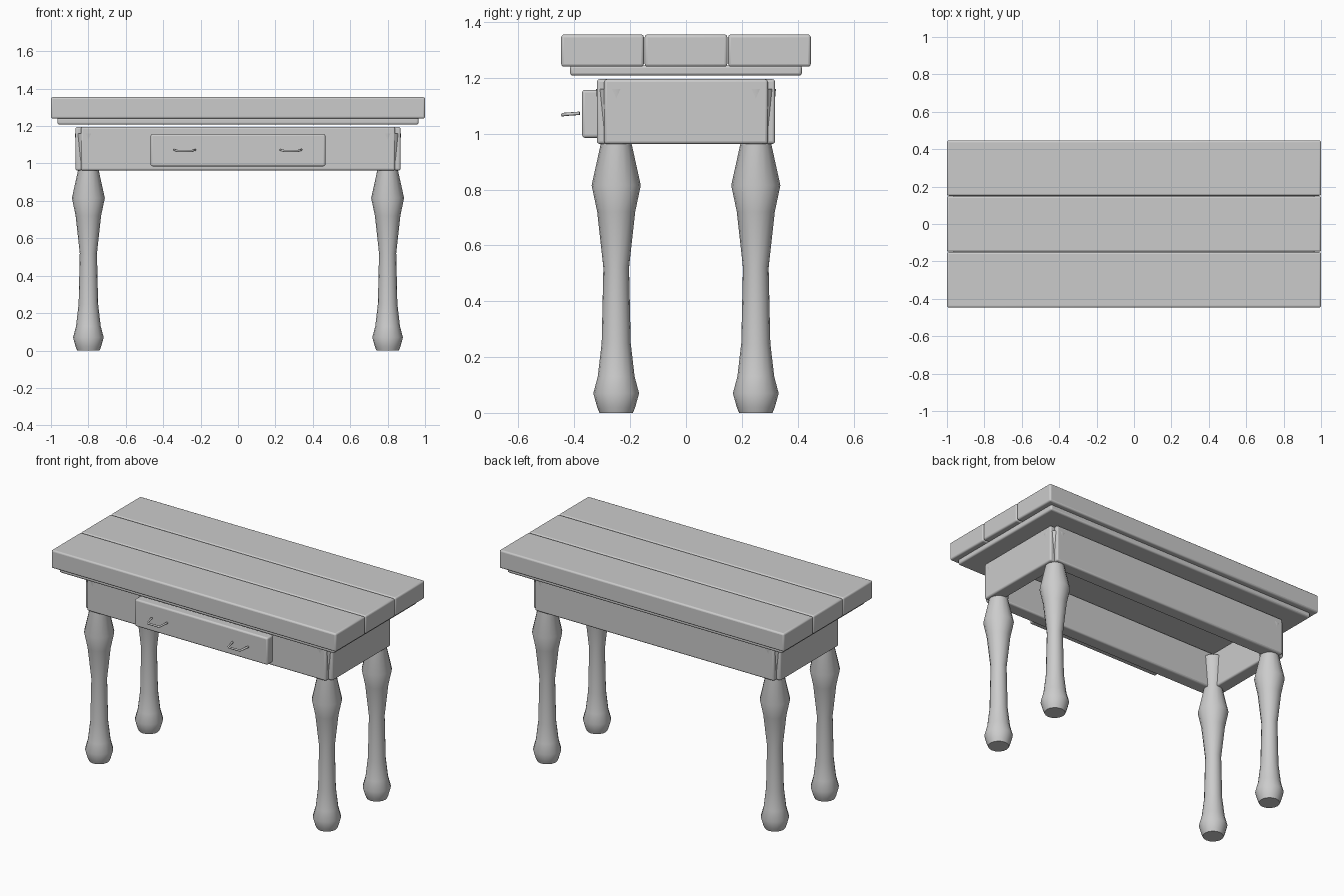
import bpy, math

if "Cube" in bpy.data.objects:
    bpy.data.objects.remove(bpy.data.objects["Cube"])


def finish(ob):
    bpy.ops.object.select_all(action='DESELECT')
    ob.select_set(True)
    bpy.context.view_layer.objects.active = ob
    bpy.ops.object.shade_smooth_by_angle(angle=math.radians(40))


def box(name, x, y, z, bevel=0.01):
    """Rounded box from (min, max) pairs."""
    lo, hi = zip(x, y, z)
    bpy.ops.mesh.primitive_cube_add(size=1, location=[(a + b) / 2 for a, b in zip(lo, hi)])
    ob = bpy.context.object
    ob.name = name
    ob.scale = [b - a for a, b in zip(lo, hi)]
    bpy.ops.object.transform_apply(location=False, rotation=False, scale=True)
    mod = ob.modifiers.new("bevel", 'BEVEL')
    mod.width = bevel
    mod.segments = 3
    finish(ob)
    return ob


def lathe(name, profile, x, y, sides=16):
    """Turned solid from (radius, height) points."""
    verts, faces = [], []
    for r, z in profile:
        for i in range(sides):
            a = 2 * math.pi * i / sides
            verts.append((r * math.cos(a), r * math.sin(a), z))
    for j in range(len(profile) - 1):
        for i in range(sides):
            k = (i + 1) % sides
            faces.append((j * sides + i, j * sides + k, (j + 1) * sides + k, (j + 1) * sides + i))
    faces.append(tuple(reversed(range(sides))))
    faces.append(tuple(range(len(verts) - sides, len(verts))))
    me = bpy.data.meshes.new(name)
    me.from_pydata(verts, [], faces)
    ob = bpy.data.objects.new(name, me)
    ob.location = (x, y, 0)
    bpy.context.collection.objects.link(ob)
    finish(ob)
    return ob


# Table top: three planks on a thinner panel
for i in (-1, 0, 1):
    c = i * 0.299
    box("top_plank", (-1, 1), (c - 0.148, c + 0.148), (1.24, 1.355))
box("under_panel", (-0.965, 0.965), (-0.415, 0.415), (1.208, 1.245))

# Apron boards, open at the outer corners
for s in (-1, 1):
    ys = sorted((s * 0.235, s * 0.319))
    box("long_apron", (-0.84, 0.84), ys, (0.963, 1.195))
    xs = sorted((s * 0.785, s * 0.869))
    box("side_apron", xs, (-0.293, 0.293), (0.963, 1.195))

# Turned legs
profile = [(0.06, 0), (0.068, 0.02), (0.082, 0.07), (0.066, 0.13), (0.052, 0.25),
           (0.046, 0.52), (0.068, 0.72), (0.088, 0.815), (0.055, 0.965), (0.072, 1.16)]
for sx in (-1, 1):
    for sy in (-1, 1):
        lathe("leg", profile, sx * 0.8, sy * 0.25)

# Drawer front
box("drawer_front", (-0.467, 0.467), (-0.372, -0.30), (0.985, 1.157))

# Bent drawer handles
for cx in (-0.285, 0.283):
    cu = bpy.data.curves.new("drawer_handle", 'CURVE')
    cu.dimensions = '3D'
    cu.bevel_depth = 0.006
    cu.bevel_resolution = 2
    cu.use_fill_caps = True
    pts = [(-0.055, -0.381, 1.073), (-0.044, -0.436, 1.069), (-0.036, -0.442, 1.067),
           (0.036, -0.442, 1.067), (0.044, -0.436, 1.069), (0.055, -0.381, 1.073)]
    sp = cu.splines.new('POLY')
    sp.points.add(len(pts) - 1)
    for p, (x, y, z) in zip(sp.points, pts):
        p.co = (cx + x, y, z, 1)
    ob = bpy.data.objects.new("drawer_handle", cu)
    bpy.context.collection.objects.link(ob)
